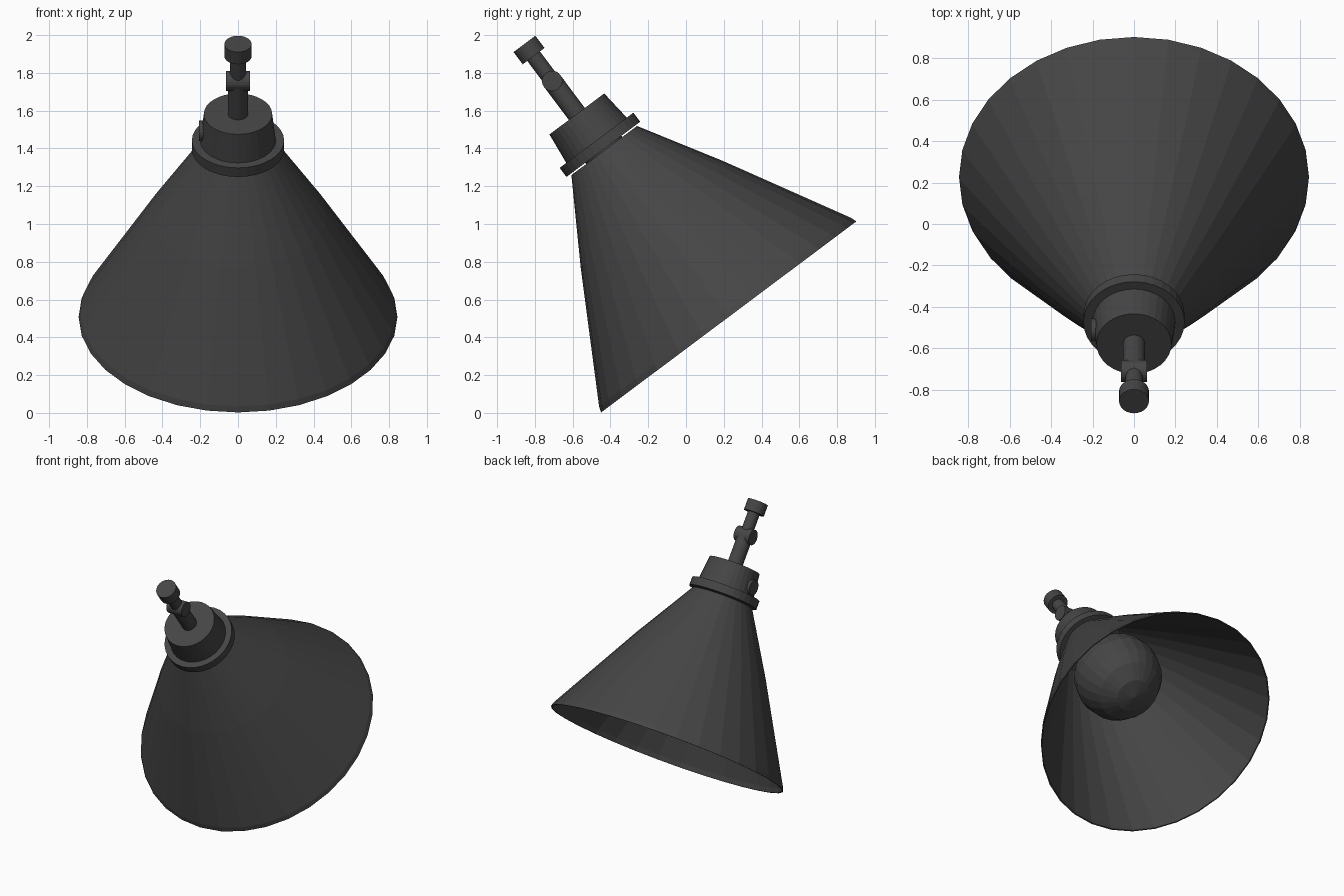
import bpy, bmesh
from math import sin, cos, pi, radians
from mathutils import Matrix

if "Cube" in bpy.data.objects:
    bpy.data.objects.remove(bpy.data.objects["Cube"])

# Everything is built upright around the lamp axis, then tilted into place
TILT = Matrix.Translation((0, 0.226, 0.508)) @ Matrix.Rotation(radians(36.8), 4, 'X')

dark = bpy.data.materials.new("dark_metal")
dark.diffuse_color = (0.06, 0.06, 0.06, 1)
dark.use_nodes = True
dark.node_tree.nodes["Principled BSDF"].inputs["Base Color"].default_value = dark.diffuse_color


def lathe(name, profile, seg=32, local=Matrix(), closed=False):
    """Revolve (radius, height) points about z; radius 0 makes a pole."""
    bm = bmesh.new()
    rings = []
    for r, h in profile:
        if r == 0:
            rings.append([bm.verts.new((0, 0, h))] * seg)
        else:
            rings.append([bm.verts.new((r * cos(2 * pi * i / seg), r * sin(2 * pi * i / seg), h))
                          for i in range(seg)])
    pairs = list(zip(rings, rings[1:]))
    if closed:
        pairs.append((rings[-1], rings[0]))
    for a, b in pairs:
        for i in range(seg):
            j = (i + 1) % seg
            bm.faces.new(dict.fromkeys((a[i], a[j], b[j], b[i])))
    bmesh.ops.recalc_face_normals(bm, faces=bm.faces)
    mesh = bpy.data.meshes.new(name)
    bm.to_mesh(mesh)
    bm.free()
    mesh.materials.append(dark)
    ob = bpy.data.objects.new(name, mesh)
    bpy.context.collection.objects.link(ob)
    ob.matrix_world = TILT @ local
    return ob


def cylinder(name, r0, h0, r1, h1, seg=32, local=Matrix()):
    return lathe(name, [(0, h0), (r0, h0), (r1, h1), (0, h1)], seg, local)


# Thin conical shade with a small lip, outside then inside
lathe("shade", [(0.217, 1.10), (0.470, 0.68), (0.833, 0.032), (0.844, 0.0),
                (0.836, 0.0), (0.824, 0.032), (0.462, 0.676), (0.209, 1.10)], closed=True)

# Collar and socket housing
cylinder("collar", 0.244, 1.108, 0.244, 1.168)
cylinder("socket_housing", 0.202, 1.15, 0.181, 1.342)

# Switch knob on the left of the housing
side = Matrix.Translation((0, 0, 1.23)) @ Matrix.Rotation(-pi / 2, 4, 'Y')
cylinder("switch_knob", 0.055, 0.15, 0.055, 0.207, 24, side)

# Stem with swivel joint and end cap
cylinder("lower_stem", 0.053, 1.33, 0.053, 1.56, 24)
hinge = Matrix.Translation((0, 0, 1.56)) @ Matrix.Rotation(pi / 2, 4, 'Y')
cylinder("swivel_joint", 0.054, -0.063, 0.054, 0.063, 24, hinge)
cylinder("upper_stem", 0.042, 1.56, 0.042, 1.74, 24)
cylinder("end_cap", 0.072, 1.724, 0.072, 1.805, 24)

# Light bulb inside the shade
lathe("bulb", [(0, 0.36), (0.12, 0.385), (0.22, 0.455), (0.28, 0.55), (0.30, 0.66),
               (0.28, 0.77), (0.22, 0.87), (0.14, 0.96), (0.12, 1.03), (0.12, 1.11), (0, 1.11)], 24)
